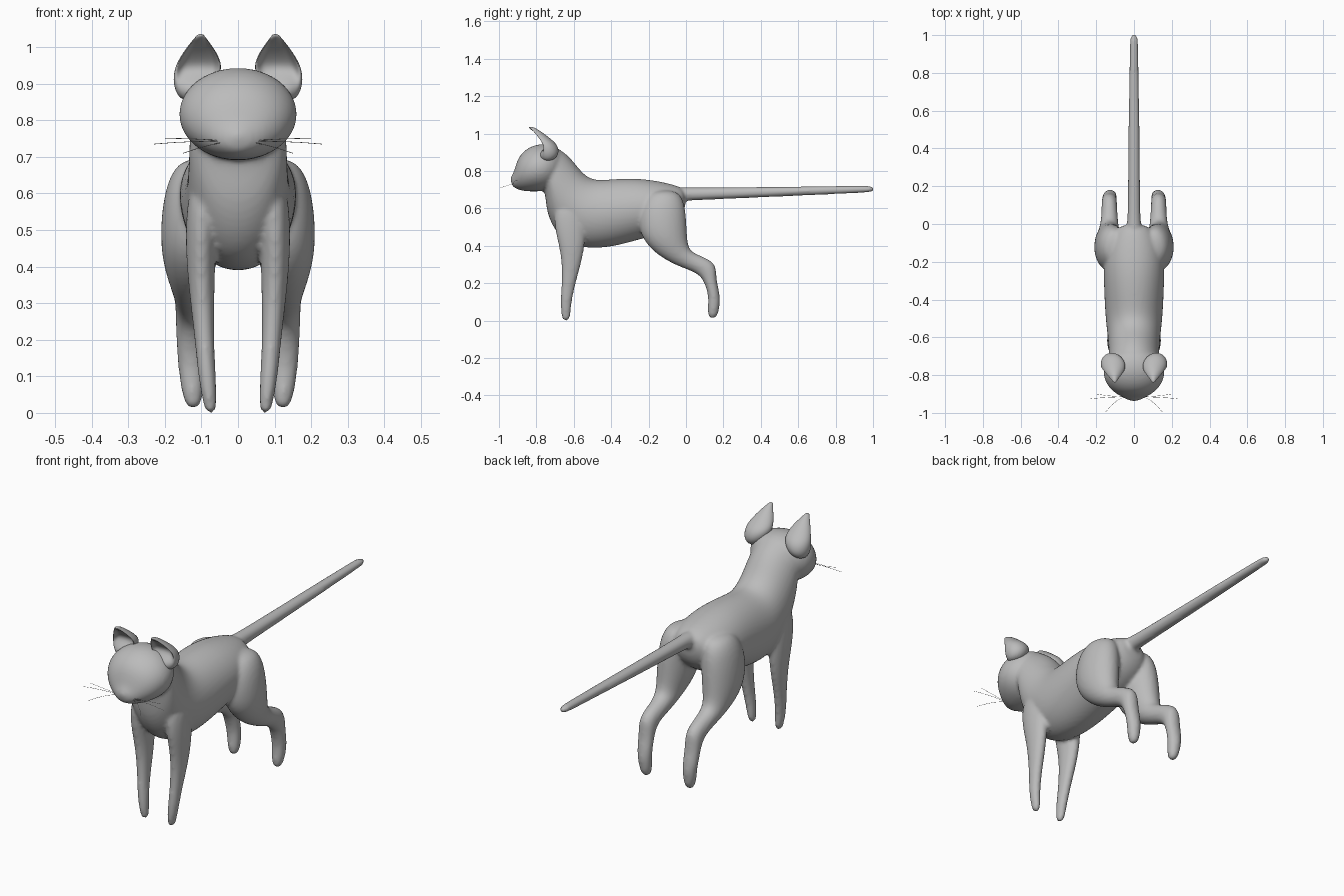
import bpy, bmesh, math
from mathutils import Vector

grey = bpy.data.materials.new("plain grey")
grey.diffuse_color = (0.5, 0.5, 0.5, 1)
SIDES = 16


def loft(bm, rings, sx=1):
    """Skin rings: (y1, z1, y2, z2, centre x, half width, cup depth).
    The two y/z points are the opposite edges seen from the side."""
    loops = []
    for y1, z1, y2, z2, cx, rx, *cup in rings:
        mid = Vector((sx * cx, (y1 + y2) / 2, (z1 + z2) / 2))
        axis = Vector((0, (y1 - y2) / 2, (z1 - z2) / 2))
        loop = []
        for i in range(SIDES):
            a = 2 * math.pi * i / SIDES
            c, s = math.cos(a), math.sin(a)
            if cup and c > 0.5:
                c *= 1 - cup[0]
            loop.append(bm.verts.new(mid + axis * c + Vector((rx * s, 0, 0))))
        loops.append(loop)
    for a, b in zip(loops, loops[1:]):
        for i in range(SIDES):
            j = (i + 1) % SIDES
            bm.faces.new((a[i], a[j], b[j], b[i]))
    bm.faces.new(loops[0])
    bm.faces.new(loops[-1])


def finish(bm, name):
    bmesh.ops.recalc_face_normals(bm, faces=bm.faces)
    for f in bm.faces:
        f.smooth = True
    me = bpy.data.meshes.new(name)
    bm.to_mesh(me)
    bm.free()
    me.materials.append(grey)
    ob = bpy.data.objects.new(name, me)
    bpy.context.collection.objects.link(ob)
    return ob


# Torso and neck
torso = [
    (0.0, .70, 0.0, .60, 0, .06),
    (-.05, .725, -.04, .52, 0, .12),
    (-.15, .75, -.14, .46, 0, .16),
    (-.27, .766, -.25, .43, 0, .165),
    (-.40, .76, -.39, .39, 0, .16),
    (-.50, .75, -.52, .38, 0, .153),
    (-.56, .80, -.63, .405, 0, .142),
    (-.60, .855, -.70, .47, 0, .138),
    (-.65, .905, -.75, .58, 0, .136),
    (-.70, .93, -.75, .69, 0, .13),
    (-.76, .93, -.79, .73, 0, .10),
]
# Head, from nape to nose
head = [
    (-.65, .90, -.68, .74, 0, .09),
    (-.70, .938, -.72, .70, 0, .145),
    (-.76, .95, -.77, .688, 0, .168),
    (-.82, .94, -.82, .687, 0, .163),
    (-.875, .905, -.87, .69, 0, .132),
    (-.905, .855, -.90, .70, 0, .09),
    (-.92, .79, -.925, .712, 0, .05),
    (-.94, .768, -.935, .735, 0, .02),
]
# Tail
tail = [
    (-.07, .715, -.07, .63, 0, .05),
    (0.0, .713, 0.0, .64, 0, .036),
    (.10, .712, .10, .645, 0, .034),
    (.50, .716, .50, .662, 0, .03),
    (.95, .723, .95, .683, 0, .024),
    (.99, .72, .99, .686, 0, .021),
    (1.004, .712, 1.004, .694, 0, .011),
]
# Hind leg, from hip to toe
hind_leg = [
    (-.19, .70, -.05, .70, .10, .055),
    (-.25, .62, -.003, .64, .115, .085),
    (-.258, .52, .006, .50, .125, .09),
    (-.235, .43, .01, .42, .13, .08),
    (-.15, .345, .02, .38, .133, .06),
    (-.04, .288, .05, .358, .13, .047),
    (.04, .262, .11, .335, .13, .042),
    (.085, .23, .165, .30, .131, .041),
    (.11, .17, .16, .22, .13, .04),
    (.12, .12, .187, .13, .128, .037),
    (.113, .05, .178, .05, .124, .03),
    (.122, .010, .162, .012, .122, .018),
]
# Front leg, from shoulder to toe
front_leg = [
    (-.70, .64, -.55, .64, .092, .042),
    (-.71, .52, -.53, .50, .10, .045),
    (-.685, .42, -.54, .40, .102, .04),
    (-.665, .32, -.56, .30, .098, .034),
    (-.665, .20, -.59, .20, .092, .027),
    (-.672, .10, -.612, .10, .085, .025),
    (-.668, .03, -.616, .03, .077, .02),
    (-.658, -.003, -.626, -.003, .075, .013),
]

# Fuse the lofted parts into one smooth skin
bm = bmesh.new()
for part in (torso, head, tail):
    loft(bm, part)
for sx in (-1, 1):
    loft(bm, hind_leg, sx)
    loft(bm, front_leg, sx)
body = finish(bm, "body")
sub = body.modifiers.new("round", 'SUBSURF')
sub.levels = sub.render_levels = 2
skin = body.modifiers.new("fuse", 'REMESH')
skin.mode = 'VOXEL'
skin.voxel_size = 0.009
skin.use_smooth_shade = True
soft = body.modifiers.new("soften", 'SMOOTH')
soft.factor = 0.5
soft.iterations = 6

# Ears: pointed cups that open to the front
ear = [
    (-.765, .85, -.71, .855, .132, .025, 0),
    (-.80, .89, -.675, .89, .122, .056, .1),
    (-.805, .93, -.685, .94, .110, .068, 1.1),
    (-.815, .965, -.72, .97, .105, .058, 1.2),
    (-.83, 1.0, -.765, 1.005, .104, .035, 1.0),
    (-.842, 1.025, -.805, 1.03, .103, .014, .2),
    (-.842, 1.035, -.825, 1.037, .102, .007, 0),
]
for side, sx in (("left", 1), ("right", -1)):
    bm = bmesh.new()
    loft(bm, ear, sx)
    ob = finish(bm, side + "_ear")
    m = ob.modifiers.new("round", 'SUBSURF')
    m.levels = m.render_levels = 2

    # Eye
    bm = bmesh.new()
    bmesh.ops.create_uvsphere(bm, u_segments=20, v_segments=12, radius=1)
    for v in bm.verts:
        x, y, z = v.co
        v.co = (sx * (.075 + .029 * x), -.878 + .018 * y + .012 * x,
                .811 + .023 * z + .004 * x)
    finish(bm, side + "_eye")

    # Whiskers
    cu = bpy.data.curves.new(side + "_whiskers", 'CURVE')
    cu.dimensions = '3D'
    cu.bevel_depth = 0.0008
    cu.bevel_resolution = 0
    for x, y, z in ((.23, -.925, .735), (.20, -.90, .75), (.15, -.995, .71)):
        sp = cu.splines.new('POLY')
        sp.points.add(4)
        for i, p in enumerate(sp.points):
            t = i / 4
            p.co = (sx * (.03 + (x - .03) * t), -.915 + (y + .915) * t * t,
                    .742 + (z - .742) * t + .012 * t * (1 - t), 1)
    cu.materials.append(grey)
    bpy.context.collection.objects.link(
        bpy.data.objects.new(side + "_whiskers", cu))
